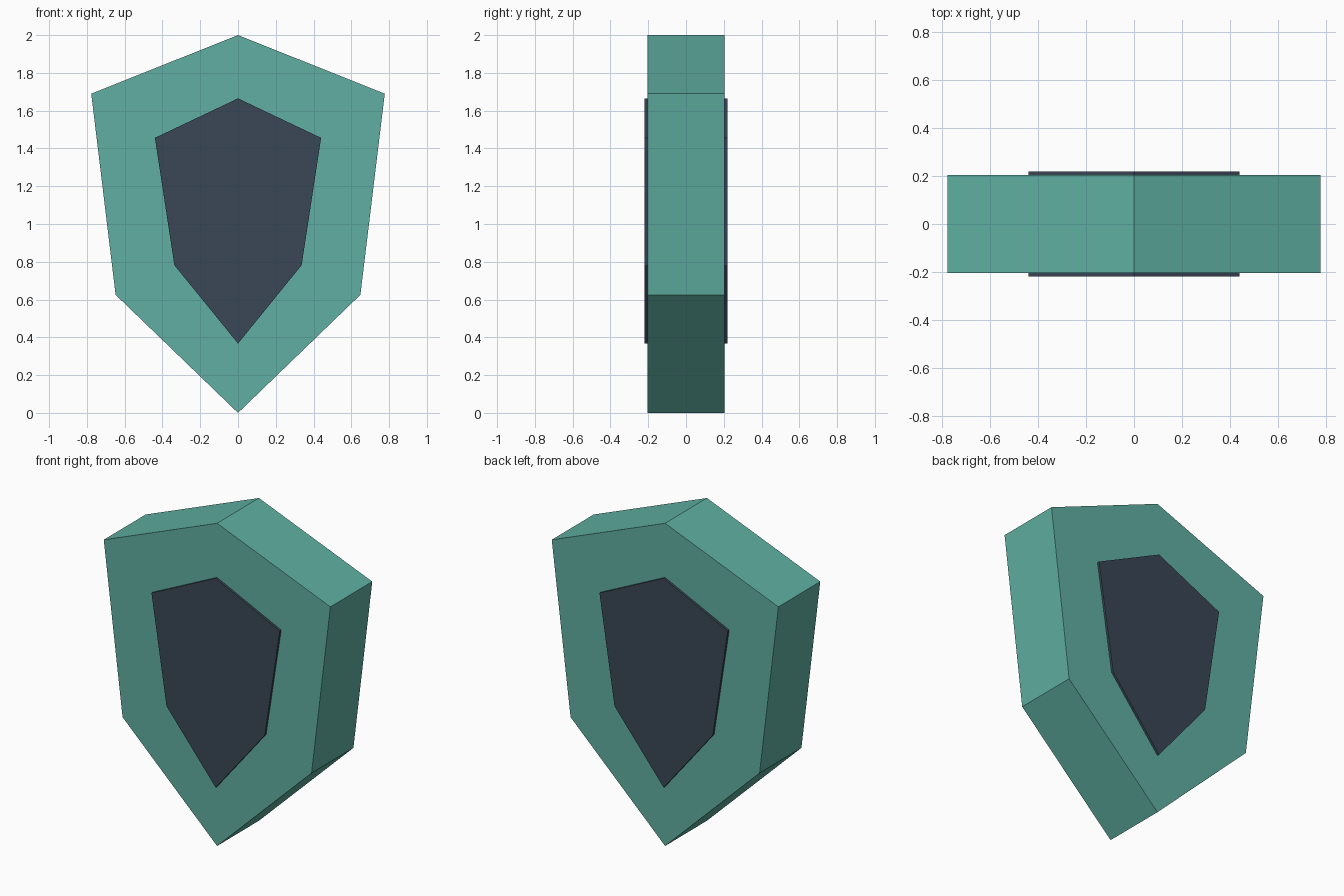
import bpy, bmesh

if "Cube" in bpy.data.objects:
    bpy.data.objects.remove(bpy.data.objects["Cube"])


def material(name, color):
    m = bpy.data.materials.new(name)
    m.diffuse_color = color
    m.use_nodes = True
    m.node_tree.nodes["Principled BSDF"].inputs["Base Color"].default_value = m.diffuse_color
    return m


def prism(name, half, y0, y1, mat):
    """Extrude a profile, given as its right half from top to bottom, along y."""
    ring = half + [(-x, z) for x, z in reversed(half) if x > 0]
    bm = bmesh.new()
    face = bm.faces.new([bm.verts.new((x, y0, z)) for x, z in ring])
    out = bmesh.ops.extrude_face_region(bm, geom=[face], use_keep_orig=True)
    verts = [v for v in out["geom"] if isinstance(v, bmesh.types.BMVert)]
    bmesh.ops.translate(bm, verts=verts, vec=(0, y1 - y0, 0))
    bmesh.ops.recalc_face_normals(bm, faces=bm.faces)
    mesh = bpy.data.meshes.new(name)
    bm.to_mesh(mesh)
    bm.free()
    obj = bpy.data.objects.new(name, mesh)
    bpy.context.collection.objects.link(obj)
    mesh.materials.append(mat)
    return obj


teal = material("teal", (0.115, 0.43, 0.36, 1))
slate = material("slate", (0.042, 0.063, 0.093, 1))

# Thick shield body
body = [(0, 2.0), (0.777, 1.69), (0.648, 0.625), (0, 0)]
prism("shield_body", body, -0.205, 0.205, teal)

# Thin raised panels on both faces
panel = [(0, 1.665), (0.44, 1.456), (0.337, 0.782), (0, 0.367)]
for side, s in (("front", -1), ("back", 1)):
    prism(side + "_panel", panel, s * 0.195, s * 0.219, slate)
